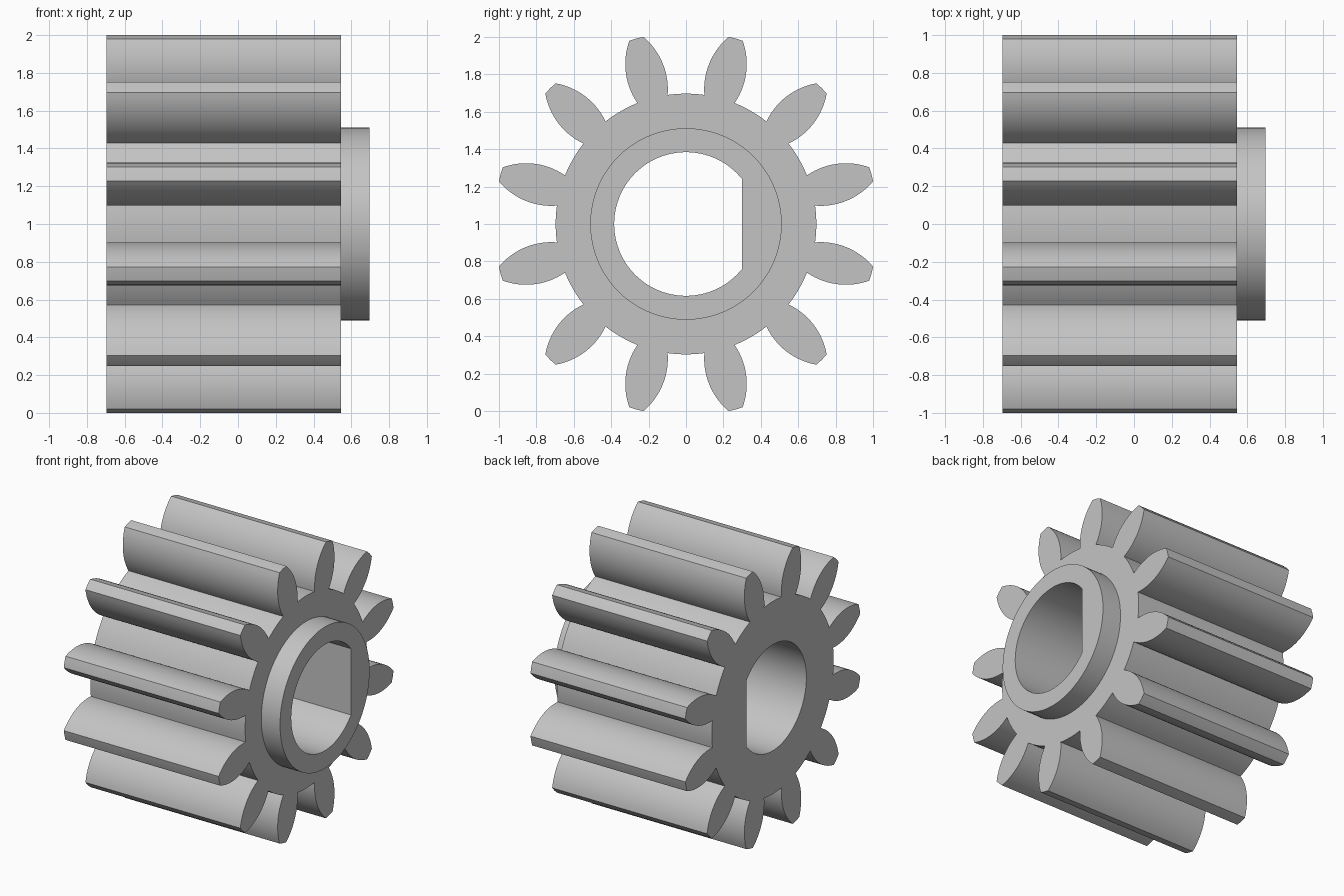
import bpy, bmesh
from math import sin, cos, pi, sqrt, asin, atan2, hypot, radians

cube = bpy.data.objects.get("Cube")
if cube:
    bpy.data.objects.remove(cube, do_unlink=True)

TEETH = 12
BACK, SHOULDER, FRONT = -0.695, 0.545, 0.695
ROOT_R, TIP_U = 0.697, 1.025          # root circle and tooth tip
BULGE_U, HALF_W, FLANK_R = 0.815, 0.105, 0.366   # flank arc of a tooth
COLLAR_R, BORE_R, FLAT_Y = 0.512, 0.384, 0.30


def half_width(u):
    """Half thickness of a tooth at distance u along its centre line."""
    return HALF_W - FLANK_R + sqrt(FLANK_R ** 2 - (u - BULGE_U) ** 2)


def polar(r, a):
    return r * cos(a), r * sin(a)


def arc(r, a0, a1, n):
    return [polar(r, a0 + (a1 - a0) * i / n) for i in range(n + 1)]


def gear_outline():
    """Closed toothed outline in the y-z plane."""
    root_u = 0.692
    steps = 14
    flank = []
    for i in range(steps + 1):
        u = root_u + (TIP_U - root_u) * i / steps
        flank.append((u, half_width(u)))
    pitch = 2 * pi / TEETH
    root_a = atan2(flank[0][1], flank[0][0])
    pts = []
    for k in range(TEETH):
        mid = (k + 0.5) * pitch
        for u, w in flank:
            pts.append(polar(hypot(u, w), mid - atan2(w, u)))
        pts.append(polar(TIP_U + 0.002, mid))
        for u, w in reversed(flank):
            pts.append(polar(hypot(u, w), mid + atan2(w, u)))
        # valley between two teeth, without its end points
        pts += arc(ROOT_R, mid + root_a, mid + pitch - root_a, 6)[1:-1]
    return pts


# Profiles: toothed rim, round collar and D-shaped bore
rim = gear_outline()
collar = arc(COLLAR_R, 0, 2 * pi, 96)[:-1]
flat_a = pi / 2 - asin(FLAT_Y / BORE_R)
bore = arc(BORE_R, flat_a, 2 * pi - flat_a, 80)

bm = bmesh.new()


def ring(profile, x):
    """Closed loop of edges at position x along the shaft."""
    vs = [bm.verts.new((x, y, z + 1)) for y, z in profile]
    return vs, [bm.edges.new((a, b)) for a, b in zip(vs, vs[1:] + vs[:1])]


def wall(r0, r1):
    a, b = r0[0], r1[0]
    for i in range(len(a)):
        j = (i + 1) % len(a)
        bm.faces.new((a[i], a[j], b[j], b[i]))


def cap(outer, inner):
    bmesh.ops.triangle_fill(bm, edges=outer[1] + inner[1], use_beauty=True)


rim_back, rim_front = ring(rim, BACK), ring(rim, SHOULDER)
collar_base, collar_end = ring(collar, SHOULDER), ring(collar, FRONT)
bore_back, bore_end = ring(bore, BACK), ring(bore, FRONT)

# End faces first, while the loops are still separate
cap(rim_back, bore_back)
cap(rim_front, collar_base)
cap(collar_end, bore_end)
# Tooth flanks, collar side and bore
wall(rim_back, rim_front)
wall(collar_base, collar_end)
wall(bore_back, bore_end)
bmesh.ops.recalc_face_normals(bm, faces=bm.faces[:])

mesh = bpy.data.meshes.new("pinion_gear")
bm.to_mesh(mesh)
bm.free()
gear = bpy.data.objects.new("pinion_gear", mesh)
bpy.context.collection.objects.link(gear)

# Plain grey material
grey = bpy.data.materials.new("light_grey")
colour = (0.55, 0.55, 0.55, 1)
grey.use_nodes = True
grey.diffuse_color = colour
grey.node_tree.nodes["Principled BSDF"].inputs["Base Color"].default_value = colour
mesh.materials.append(grey)

# Smooth flanks and bore, crisp edges
bpy.ops.object.select_all(action='DESELECT')
gear.select_set(True)
bpy.context.view_layer.objects.active = gear
bpy.ops.object.shade_smooth_by_angle(angle=radians(25))
